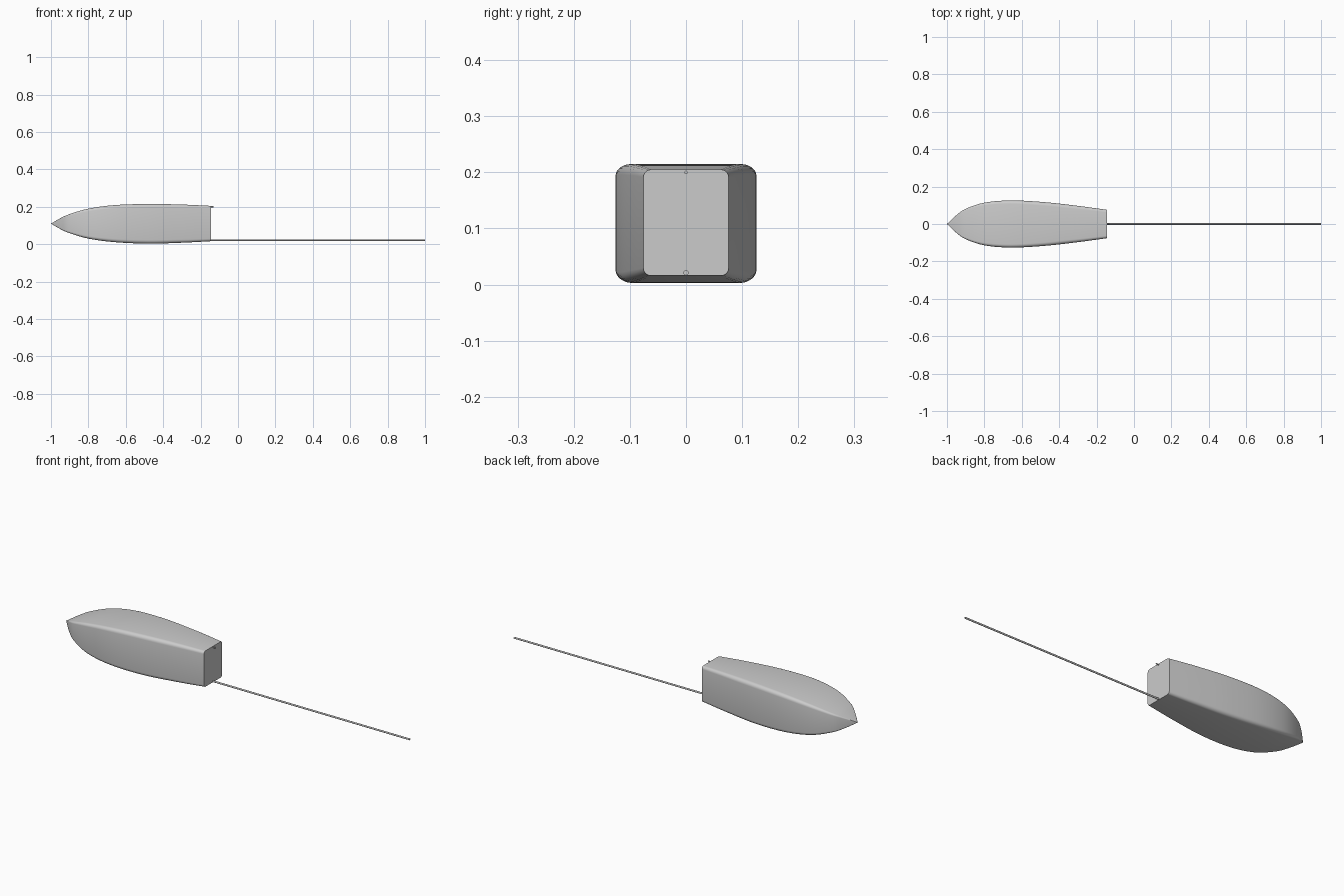
import bpy, bmesh, math
from mathutils import Vector

cube = bpy.data.objects.get("Cube")
if cube:
    bpy.data.objects.remove(cube, do_unlink=True)

grey = bpy.data.materials.new("plain grey")
grey.use_nodes = True
grey.diffuse_color = (0.6, 0.6, 0.6, 1)
grey.node_tree.nodes["Principled BSDF"].inputs["Base Color"].default_value = (0.6, 0.6, 0.6, 1)

# Body stations: x, half width, bottom z, top z
NOSE = Vector((-1.0, 0.0, 0.11))
STATIONS = [Vector(s) for s in (
    (-1.0, 0.0, 0.11, 0.11),
    (-0.95, 0.047, 0.081, 0.139),
    (-0.9, 0.081, 0.059, 0.161),
    (-0.8, 0.114, 0.03, 0.19),
    (-0.66, 0.126, 0.011, 0.209),
    (-0.48, 0.117, 0.003, 0.215),
    (-0.3, 0.097, 0.008, 0.212),
    (-0.145, 0.076, 0.016, 0.205),
)]
STEPS = 5


def smooth_stations(pts):
    """Catmull-Rom curve through the stations."""
    ext = [2 * pts[0] - pts[1]] + pts + [2 * pts[-1] - pts[-2]]
    out = []
    for a, b, c, d in zip(ext, ext[1:], ext[2:], ext[3:]):
        for k in range(STEPS):
            t = k / STEPS
            out.append(0.5 * (2 * b + (c - a) * t + (2 * a - 5 * b + 4 * c - d) * t * t
                              + (3 * b - a - 3 * c + d) * t ** 3))
    return out + [pts[-1]]


def rounded_section(x, half, low, high, arc=5):
    """Rounded rectangle across the body at x."""
    mid, tall = (low + high) / 2, (high - low) / 2
    r = 0.18 * min(half, tall)
    pts = []
    for q, (sy, sz) in enumerate(((1, 1), (-1, 1), (-1, -1), (1, -1))):
        for k in range(arc + 1):
            a = math.pi / 2 * (q + k / arc)
            pts.append((x, sy * (half - r) + r * math.cos(a),
                        mid + sz * (tall - r) + r * math.sin(a)))
    return pts


# Body: lofted sections closed by a pointed nose and a flat stern
bm = bmesh.new()
tip = bm.verts.new(NOSE)
rings = [[bm.verts.new(p) for p in rounded_section(*s)] for s in smooth_stations(STATIONS)[1:]]
n = len(rings[0])
for i in range(n):
    j = (i + 1) % n
    bm.faces.new((tip, rings[0][i], rings[0][j]))
    for a, b in zip(rings, rings[1:]):
        bm.faces.new((a[i], b[i], b[j], a[j]))
bm.faces.new(rings[-1])
bmesh.ops.recalc_face_normals(bm, faces=bm.faces)
mesh = bpy.data.meshes.new("body")
bm.to_mesh(mesh)
bm.free()
body = bpy.data.objects.new("body", mesh)
bpy.context.collection.objects.link(body)


def stern_rod(name, start, end, z, radius):
    """Thin round rod running along x."""
    bpy.ops.mesh.primitive_cylinder_add(
        vertices=16, radius=radius, depth=end - start,
        location=((start + end) / 2, 0, z), rotation=(0, math.pi / 2, 0))
    rod = bpy.context.object
    rod.name = name
    return rod


tail = stern_rod("tail_rod", -0.16, 1.0, 0.021, 0.0045)
pin = stern_rod("top_pin", -0.16, -0.13, 0.2, 0.003)

for obj in (body, tail, pin):
    obj.data.materials.append(grey)
    bpy.ops.object.select_all(action="DESELECT")
    obj.select_set(True)
    bpy.context.view_layer.objects.active = obj
    bpy.ops.object.shade_smooth_by_angle(angle=math.radians(35))
